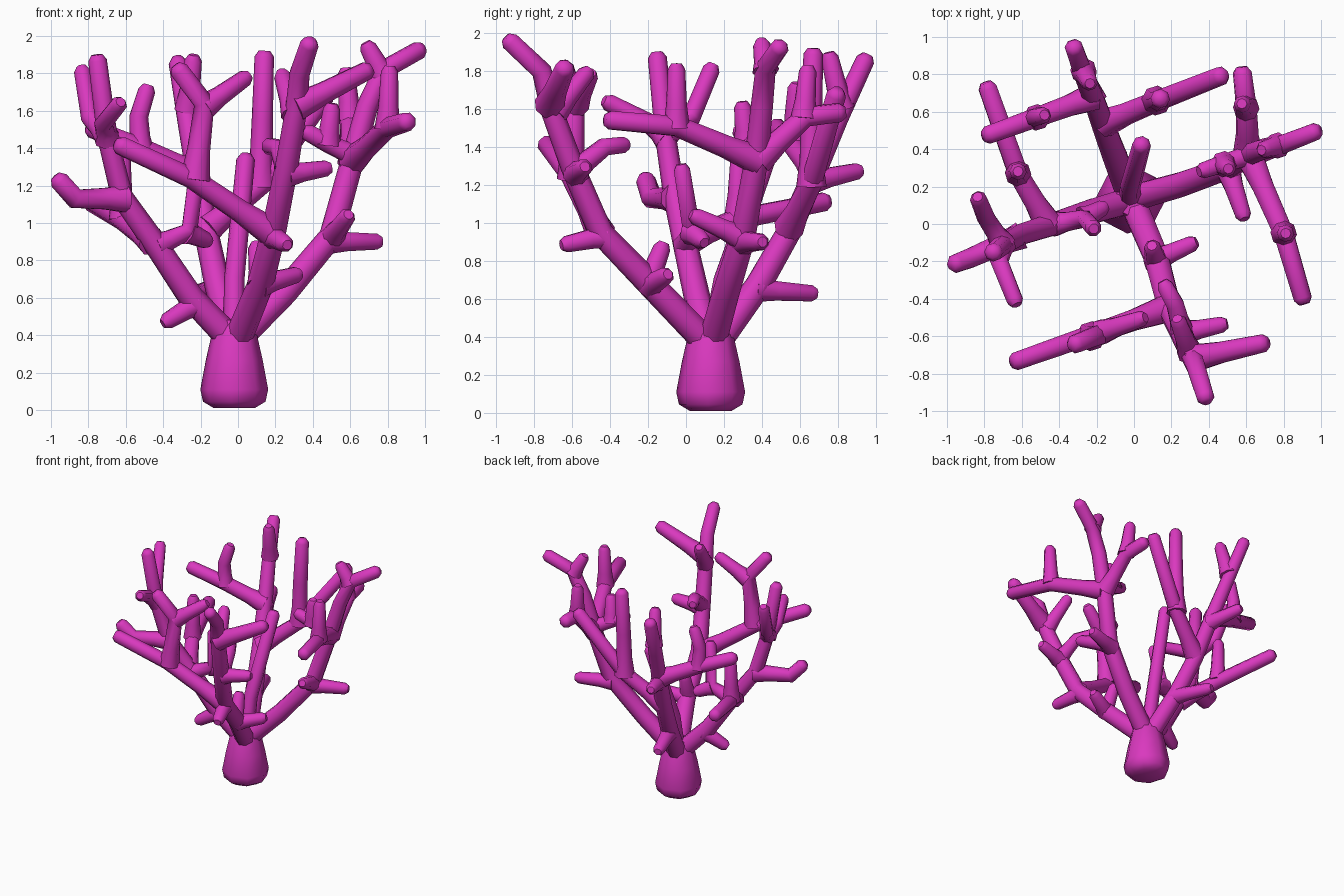
import bpy, bmesh, math
from mathutils import Vector

SIDES = 8
mat = bpy.data.materials.new("coral_magenta")
mat.diffuse_color = (0.70, 0.04, 0.52, 1)


def sweep(bm, pts, radii):
    """Octagonal tube through pts with carried ring orientation and closed ends."""
    pts = [Vector(p) for p in pts]
    d0 = (pts[1] - pts[0]).normalized()
    ref = Vector((0.95, 0.3, 0)) if abs(d0.z) > 0.6 else Vector((0, 0, 1))
    rings = []
    for i, p in enumerate(pts):
        a = (p - pts[i - 1]).normalized() if i else d0
        b = (pts[i + 1] - p).normalized() if i < len(pts) - 1 else a
        t = (a + b).normalized()
        u = (ref - t * ref.dot(t)).normalized()
        v = t.cross(u)
        ref = u
        ring = []
        for k in range(SIDES):
            w = 2 * math.pi * (k + 0.5) / SIDES
            ring.append(bm.verts.new(p + (u * math.cos(w) + v * math.sin(w)) * radii[i]))
        rings.append(ring)
    for r, s in zip(rings, rings[1:]):
        for k in range(SIDES):
            n = (k + 1) % SIDES
            bm.faces.new((r[k], r[n], s[n], s[k]))
    bm.faces.new(rings[0][::-1])
    bm.faces.new(rings[-1])


def branch(bm, pts, r0, r1, flare=1.0):
    """Tapered branch with a flared root and a chamfered tip."""
    pts = [Vector(p) for p in pts]
    n = len(pts) - 1
    radii = [r0 + (r1 - r0) * i / n for i in range(n + 1)]
    if flare > 1:
        pts.insert(1, pts[0].lerp(pts[1], 0.4))
        radii.insert(1, r0)
        radii[0] = r0 * flare
    d = (pts[-1] - pts[-2]).normalized()
    pts[-1] += d * 0.01
    sweep(bm, pts + [pts[-1] + d * 0.03], radii + [r1 * 0.6])


def finish(bm, name):
    bmesh.ops.recalc_face_normals(bm, faces=bm.faces)
    me = bpy.data.meshes.new(name)
    bm.to_mesh(me)
    bm.free()
    ob = bpy.data.objects.new(name, me)
    bpy.context.collection.objects.link(ob)
    me.materials.append(mat)
    bpy.ops.object.select_all(action='DESELECT')
    ob.select_set(True)
    bpy.context.view_layer.objects.active = ob
    bpy.ops.object.shade_smooth_by_angle(angle=math.radians(60))


def limb(name, main, boughs, twigs):
    bm = bmesh.new()
    branch(bm, main, 0.075, 0.05)
    for b in boughs:
        branch(bm, b, 0.062, 0.052, 1.3)
    for t in twigs:
        branch(bm, t, 0.055, 0.046, 1.3)
    finish(bm, name)


# Trunk
bm = bmesh.new()
c = (-0.02, 0.13)
sweep(bm, [(*c, z) for z in (0.01, 0.045, 0.11, 0.27, 0.41, 0.48)],
      [0.11, 0.168, 0.182, 0.152, 0.12, 0.085])
finish(bm, "trunk")

# Centre stem
bm = bmesh.new()
branch(bm, [(-0.02, 0.14, 0.38), (-0.02, 0.2, 0.7), (0.04, 0.42, 1.33)], 0.06, 0.05)
finish(bm, "centre_stem")

# Limb towards +x
limb("right_limb",
     [(0.0, 0.14, 0.38), (0.25, 0.21, 0.63), (0.5, 0.3, 0.93), (0.61, 0.37, 1.33),
      (0.69, 0.4, 1.62), (0.78, 0.42, 1.82), (0.96, 0.49, 1.92)],
     [[(0.61, 0.38, 1.33), (0.8, -0.05, 1.51), (0.9, -0.39, 1.54)],
      [(0.61, 0.38, 1.33), (0.6, 0.63, 1.56), (0.58, 0.8, 1.58)]],
     [[(0.77, 0.42, 1.8), (0.7, 0.4, 1.93)],
      [(0.8, -0.05, 1.5), (0.81, -0.05, 1.8)],
      [(0.6, 0.62, 1.55), (0.58, 0.64, 1.79)],
      [(0.5, 0.3, 0.92), (0.58, 0.06, 1.03)],
      [(0.48, 0.3, 0.9), (0.73, 0.39, 0.9)],
      [(0.62, 0.37, 1.36), (0.47, 0.32, 1.43), (0.38, 0.29, 1.48)],
      [(0.48, 0.32, 1.42), (0.5, 0.3, 1.6)]])

# Limb towards -y
limb("front_limb",
     [(0.0, 0.1, 0.38), (0.12, -0.18, 0.67), (0.19, -0.45, 0.95), (0.26, -0.6, 1.3),
      (0.31, -0.71, 1.6), (0.33, -0.76, 1.8), (0.38, -0.92, 1.95)],
     [[(0.18, -0.45, 0.95), (-0.25, -0.6, 1.24), (-0.62, -0.73, 1.41)],
      [(0.31, -0.72, 1.62), (0.68, -0.64, 1.81)],
      [(-0.23, -0.6, 1.23), (-0.18, -0.59, 1.64), (-0.31, -0.64, 1.81)]],
     [[(-0.18, -0.58, 1.62), (0.03, -0.51, 1.77)],
      [(0.3, -0.69, 1.58), (0.24, -0.53, 1.78)],
      [(0.27, -0.58, 1.26), (0.46, -0.54, 1.29)],
      [(0.26, -0.58, 1.28), (0.22, -0.43, 1.4), (0.17, -0.34, 1.41)],
      [(0.18, -0.43, 0.93), (0.25, -0.62, 0.89)],
      [(0.12, -0.19, 0.67), (0.3, -0.11, 0.72)],
      [(0.12, -0.2, 0.68), (0.1, -0.13, 0.86)]])

# Limb towards -x
limb("left_limb",
     [(-0.04, 0.12, 0.38), (-0.25, 0.06, 0.6), (-0.43, 0.0, 0.87), (-0.62, -0.06, 1.14),
      (-0.7, -0.11, 1.47), (-0.75, -0.15, 1.86)],
     [[(-0.46, 0.0, 0.9), (-0.62, 0.27, 1.02), (-0.78, 0.72, 1.11)],
      [(-0.6, -0.06, 1.13), (-0.87, -0.18, 1.13), (-0.95, -0.21, 1.22)]],
     [[(-0.7, -0.11, 1.46), (-0.79, 0.03, 1.56), (-0.83, 0.13, 1.8)],
      [(-0.7, -0.11, 1.45), (-0.72, -0.2, 1.53), (-0.64, -0.4, 1.63)],
      [(-0.62, 0.27, 1.02), (-0.62, 0.28, 1.34)],
      [(-0.43, 0.0, 0.88), (-0.26, 0.03, 0.96), (-0.22, -0.02, 1.27)],
      [(-0.27, 0.03, 0.95), (-0.18, 0.08, 0.91)],
      [(-0.22, 0.07, 0.57), (-0.37, 0.02, 0.48)]])

# Limb towards +y
limb("back_limb",
     [(-0.03, 0.17, 0.38), (-0.11, 0.38, 0.67), (-0.17, 0.54, 0.95), (-0.22, 0.68, 1.27),
      (-0.27, 0.8, 1.55), (-0.32, 0.94, 1.85)],
     [[(-0.16, 0.54, 0.97), (0.13, 0.66, 1.21), (0.46, 0.79, 1.67)],
      [(-0.22, 0.68, 1.26), (-0.52, 0.57, 1.4), (-0.77, 0.48, 1.5)],
      [(0.12, 0.66, 1.19), (0.13, 0.66, 1.55), (0.14, 0.67, 1.88)]],
     [[(-0.27, 0.82, 1.6), (-0.24, 0.76, 1.86)],
      [(-0.52, 0.57, 1.39), (-0.53, 0.57, 1.57), (-0.49, 0.58, 1.7)],
      [(-0.21, 0.66, 1.22), (-0.3, 0.89, 1.27)],
      [(-0.1, 0.36, 0.65), (-0.2, 0.65, 0.63)]])
